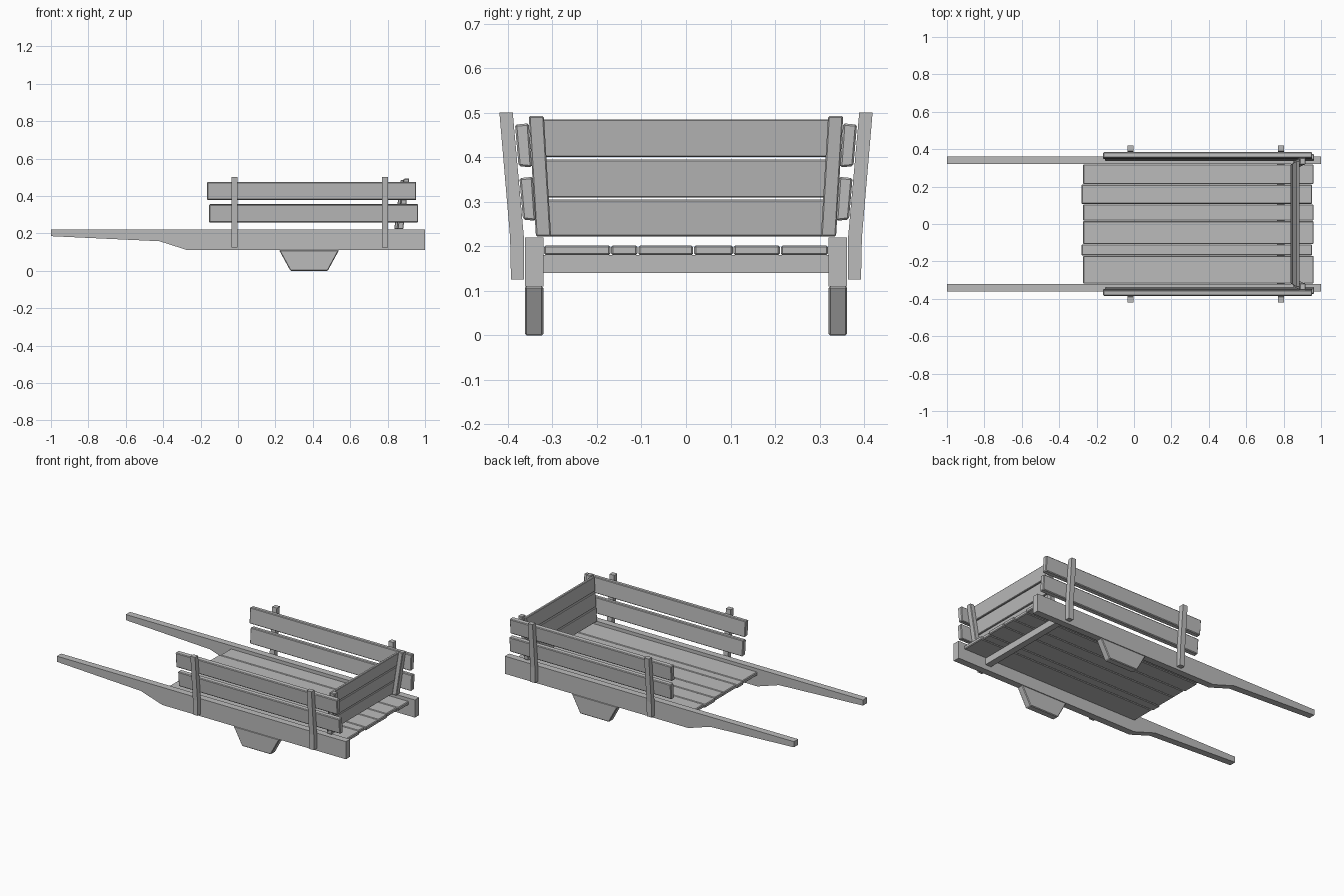
import bpy
import bmesh

cube = bpy.data.objects.get("Cube")
if cube:
    bpy.data.objects.remove(cube, do_unlink=True)

wood = bpy.data.materials.new("grey_wood")
wood.use_nodes = True
GREY = (0.5, 0.5, 0.5, 1)
wood.diffuse_color = GREY
wood.node_tree.nodes["Principled BSDF"].inputs["Base Color"].default_value = GREY


def loft(name, start, end, bevel=0.0):
    """Solid between two matching loops of points."""
    bm = bmesh.new()
    a = [bm.verts.new(p) for p in start]
    b = [bm.verts.new(p) for p in end]
    bm.faces.new(a)
    bm.faces.new(b)
    for i in range(len(a)):
        j = (i + 1) % len(a)
        bm.faces.new((a[i], a[j], b[j], b[i]))
    bmesh.ops.recalc_face_normals(bm, faces=bm.faces)
    mesh = bpy.data.meshes.new(name)
    bm.to_mesh(mesh)
    bm.free()
    mesh.materials.append(wood)
    obj = bpy.data.objects.new(name, mesh)
    bpy.context.collection.objects.link(obj)
    if bevel:
        mod = obj.modifiers.new("worn_edges", "BEVEL")
        mod.width = bevel
        mod.segments = 1
    return obj


def along_x(name, yz, x0, x1, bevel=0.0):
    return loft(name, [(x0, y, z) for y, z in yz], [(x1, y, z) for y, z in yz], bevel)


def along_y(name, xz, y0, y1, bevel=0.0):
    return loft(name, [(x, y0, z) for x, z in xz], [(x, y1, z) for x, z in xz], bevel)


def rect(a0, b0, a1, b1):
    return [(a0, b0), (a1, b0), (a1, b1), (a0, b1)]


# Outlines of the repeated side parts
shaft = [(-1, 0.22), (1, 0.22), (1, 0.11), (-0.27, 0.11), (-0.42, 0.158), (-1, 0.185)]
foot = [(0.22, 0.11), (0.54, 0.11), (0.48, 0), (0.28, 0)]
post = [(0.364, 0.125), (0.393, 0.125), (0.395, 0.22), (0.419, 0.5), (0.389, 0.5), (0.364, 0.22)]
low_rail = [(0.337, 0.257), (0.366, 0.26), (0.374, 0.353), (0.344, 0.356)]
top_rail = [(0.346, 0.377), (0.376, 0.38), (0.384, 0.473), (0.353, 0.476)]

# Shafts, feet, leaning posts and side rails, mirrored left and right
for s, side in ((1, "back"), (-1, "front")):
    def flip(pts):
        return [(s * y, z) for y, z in pts]

    along_y(side + "_shaft", shaft, s * 0.32, s * 0.362)
    along_y(side + "_foot", foot, s * 0.32, s * 0.362, 0.004)
    for x, place in ((-0.02, "rear"), (0.785, "fore")):
        along_x(f"{side}_{place}_post", flip(post), x - 0.016, x + 0.016)
    along_x(side + "_lower_rail", flip(low_rail), -0.155, 0.963, 0.004)
    along_x(side + "_upper_rail", flip(top_rail), -0.165, 0.953, 0.004)

    # Battens on the outside of the end board, leaning both ways
    low = [(x, s * y, 0.222) for x, y in rect(0.853, 0.303, 0.883, 0.337)]
    high = [(x, s * y, 0.492) for x, y in rect(0.886, 0.319, 0.916, 0.353)]
    loft(side + "_end_batten", low, high, 0.003)

# Floor planks
seams = [-0.32, -0.169, -0.108, 0.017, 0.106, 0.212, 0.32]
for i, (y0, y1) in enumerate(zip(seams, seams[1:])):
    shift = 0.008 if i in (1, 4) else 0
    along_x(f"floor_plank_{i + 1}", rect(y0 + 0.001, 0.18, y1 - 0.001, 0.202),
            -0.272 - shift, 0.96 - shift, 0.004)

# Cross beam under the floor
along_y("cross_beam", rect(0.765, 0.14, 0.805, 0.18), -0.32, 0.32)


# Three leaning, widening end boards
def end_section(z):
    t = (z - 0.22) / 0.265
    x, w = 0.835 + 0.034 * t, 0.318 + 0.02 * t
    return [(px, py, z) for px, py in rect(x, -w, x + 0.017, w)]


for i, (z0, z1) in enumerate(((0.222, 0.305), (0.309, 0.395), (0.4, 0.485))):
    loft(f"end_board_{i + 1}", end_section(z0), end_section(z1), 0.003)
